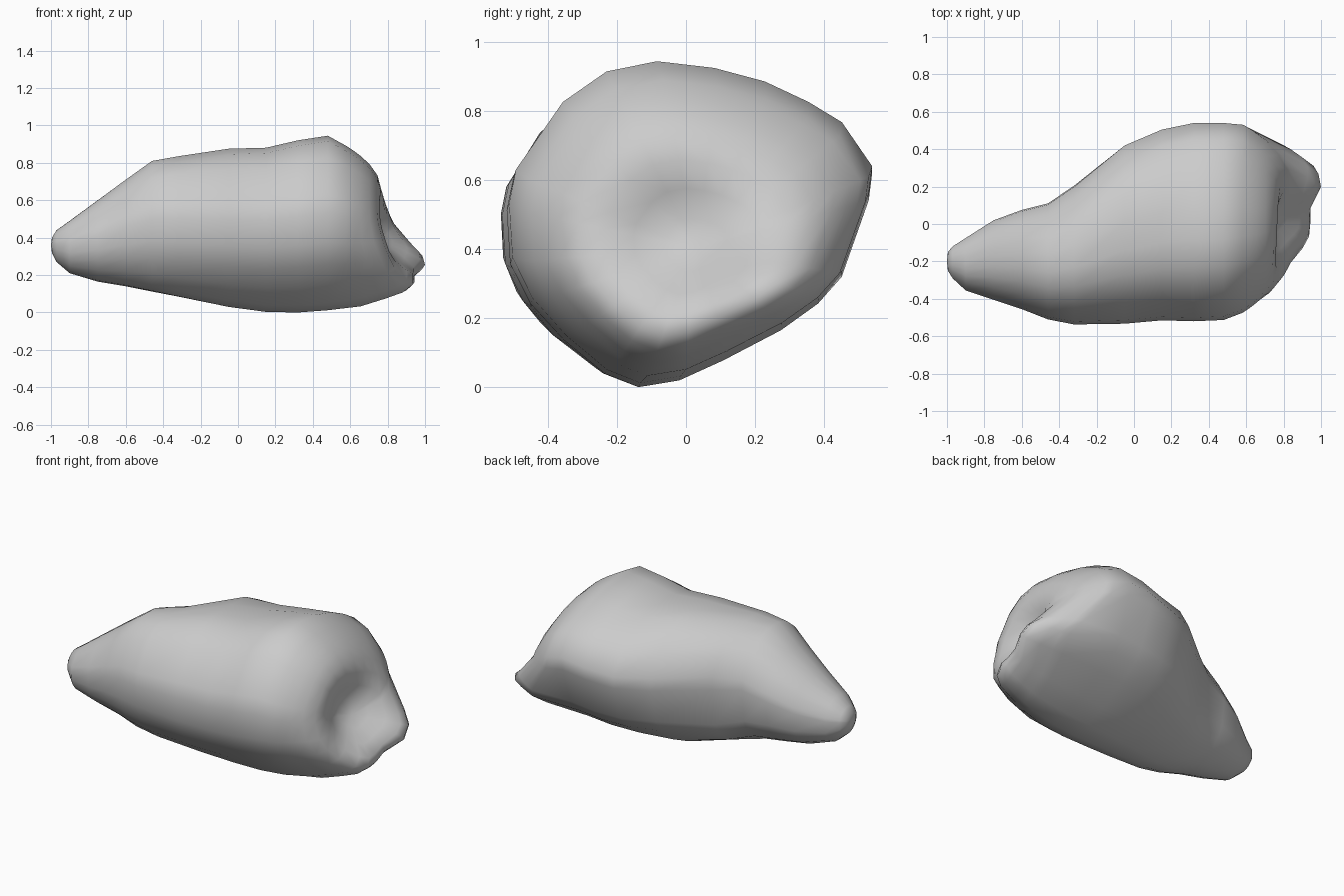
import bpy, bmesh
from math import exp, hypot

if "Cube" in bpy.data.objects:
    bpy.data.objects.remove(bpy.data.objects["Cube"])

# Main cross-section (y, z) seen along the boulder's long axis
OUTLINE = [(-.1, .95), (.07, .93), (.22, .89), (.35, .83), (.45, .77), (.54, .64),
           (.53, .56), (.45, .33), (.38, .25), (.27, .17), (.1, .08), (-.03, .02),
           (-.15, 0), (-.25, .04), (-.37, .14), (-.47, .25), (-.53, .37),
           (-.54, .53), (-.52, .63), (-.38, .83), (-.25, .92)]

# x, y min, y max, z bottom, z top, roundness
SECTIONS = [(-.995, -.25, -.15, .32, .40, 1), (-.97, -.29, -.12, .27, .44, 1),
            (-.90, -.355, -.075, .21, .49, 1), (-.75, -.405, .02, .165, .60, .9),
            (-.60, -.455, .075, .14, .71, .8), (-.46, -.51, .11, .112, .81, .7),
            (-.32, -.537, .205, .085, .835, .6), (-.05, -.533, .42, .03, .875, .3),
            (.15, -.515, .505, .003, .88, .05), (.32, -.52, .54, 0, .92, 0),
            (.48, -.513, .54, .012, .945, 0), (.58, -.475, .53, .033, .89, 0)]


def rescale(pts, y0, y1, z0, z1):
    ys, zs = zip(*pts)
    fy = (y1 - y0) / (max(ys) - min(ys))
    fz = (z1 - z0) / (max(zs) - min(zs))
    return [(y0 + (y - min(ys)) * fy, z0 + (z - min(zs)) * fz) for y, z in pts]


def section(y0, y1, z0, z1, round_amt):
    pts = []
    for y, z in rescale(OUTLINE, -1, 1, -1, 1):
        r = hypot(y, z)
        k = 1 - round_amt + round_amt / r
        pts.append((y * k, z * k))
    return rescale(pts, y0, y1, z0, z1)


def bump(a, b, ca, cb, ra, rb):
    return exp(-((a - ca) / ra) ** 2 - ((b - cb) / rb) ** 2)


# Blunt right end: domed, with a wide low lip and a hollow above it
def end_x(y, z, s):
    inner = min(1, (1 - s) * 6)
    return (.58 + .23 * (1 - s ** 3.5)
            + .21 * bump(y, z, .38, .25, .26, .2)
            + .12 * bump(y, z, .02, .08, .22, .14)
            + inner * (.11 * bump(y, z, .22, .24, .15, .11)
                       + .10 * bump(y, z, -.09, .17, .2, .12)
                       + .05 * bump(y, z, -.3, .27, .12, .15))
            - .10 * bump(y, z, -.03, .47, .18, .15))


bm = bmesh.new()
rings = [[bm.verts.new((x, y, z)) for y, z in section(*s)] for x, *s in SECTIONS[:-1]]

# Low swellings on the upper and lower back
for v in bm.verts:
    x, y, z = v.co
    if z > .55:
        v.co.z += .05 * bump(x, y, -.05, .2, .25, .16)
    elif z < .35:
        v.co.z -= .04 * bump(x, y, -.3, .15, .25, .13)

rim = section(*SECTIONS[-1][1:])
cy, cz = .03, .40
for s in (1, .95, .89, .8, .68, .53, .36, .18):
    ring = []
    for y, z in rim:
        py, pz = cy + (y - cy) * s, cz + (z - cz) * s
        ring.append(bm.verts.new((min(1, end_x(py, pz, s)), py, pz)))
    rings.append(ring)

# Skin the rings and close both ends
n = len(OUTLINE)
for a, b in zip(rings, rings[1:]):
    for i in range(n):
        j = (i + 1) % n
        bm.faces.new((a[i], a[j], b[j], b[i]))
for ring, tip in ((rings[0], (-1, -.2, .36)), (rings[-1], (end_x(cy, cz, 0), cy, cz))):
    v = bm.verts.new(tip)
    for i in range(n):
        bm.faces.new((ring[i], ring[(i + 1) % n], v))
bmesh.ops.recalc_face_normals(bm, faces=bm.faces)

mesh = bpy.data.meshes.new("boulder")
bm.to_mesh(mesh)
bm.free()
mesh.shade_smooth()
boulder = bpy.data.objects.new("boulder", mesh)
bpy.context.collection.objects.link(boulder)
